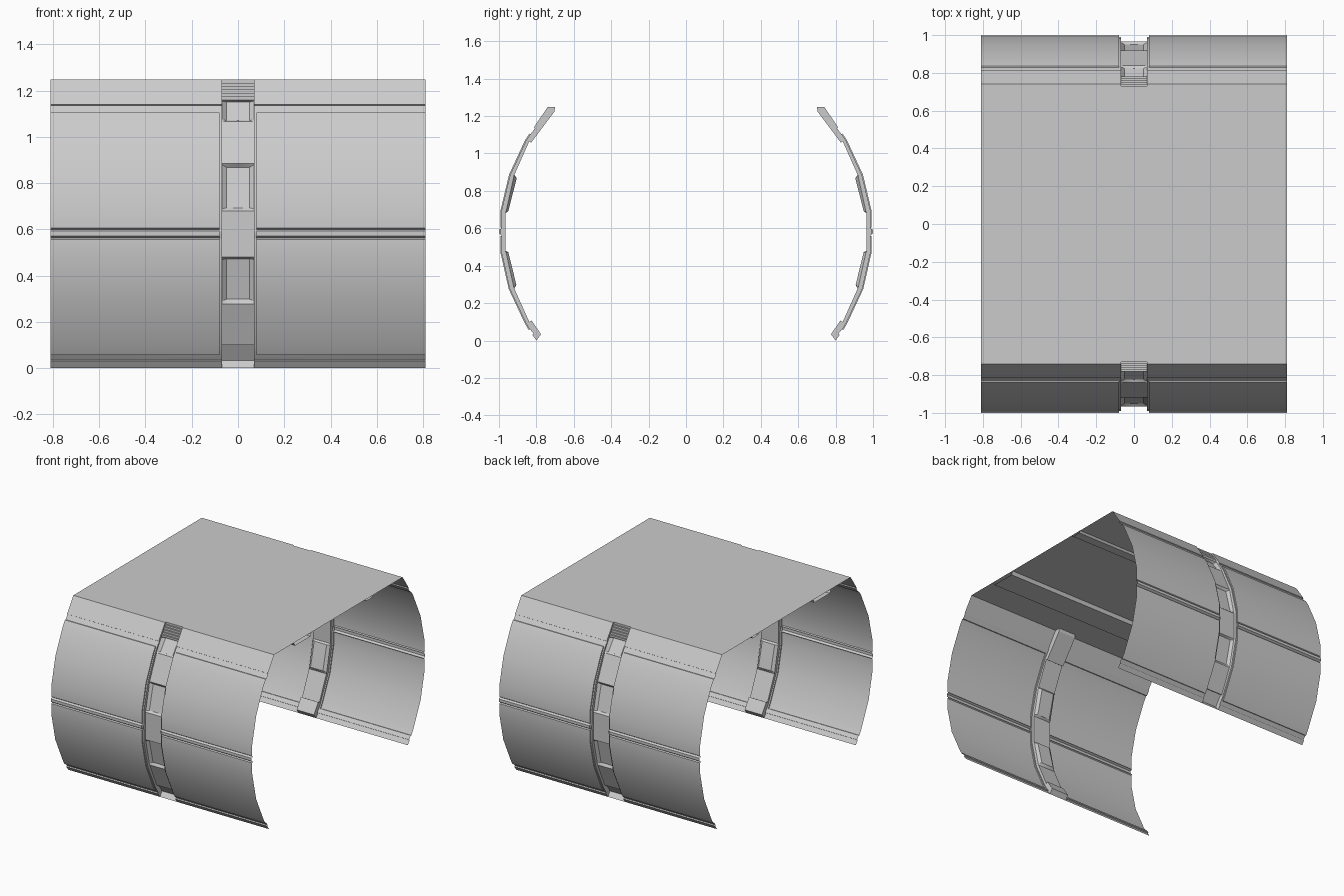
import bpy, bmesh

if "Cube" in bpy.data.objects:
    bpy.data.objects.remove(bpy.data.objects["Cube"])

HALF = 0.81      # half length along x
SLOT = 0.07      # half width of the rib slot
TOP = 1.248


def finish(name, verts, faces, mirror=(True, True)):
    mesh = bpy.data.meshes.new(name)
    bm = bmesh.new()
    vs = [bm.verts.new(v) for v in verts]
    for f in faces:
        bm.faces.new([vs[i] for i in f])
    bmesh.ops.remove_doubles(bm, verts=bm.verts, dist=0.0004)
    bmesh.ops.dissolve_degenerate(bm, edges=bm.edges, dist=0.0002)
    bm.to_mesh(mesh)
    bm.free()
    ob = bpy.data.objects.new(name, mesh)
    bpy.context.collection.objects.link(ob)
    if any(mirror):
        m = ob.modifiers.new("mirror", 'MIRROR')
        m.use_axis = (mirror[0], mirror[1], False)
        m.merge_threshold = 0.0005
    bpy.ops.object.select_all(action='DESELECT')
    ob.select_set(True)
    bpy.context.view_layer.objects.active = ob
    bpy.ops.object.shade_smooth_by_angle(angle=0.5)
    return ob


def loft(name, columns, mirror=(True, True)):
    """Sheet through (x, yz profile) columns; outward is +y."""
    n = len(columns[0][1])
    verts = [(x, y, z) for x, prof in columns for y, z in prof]
    faces = []
    for c in range(len(columns) - 1):
        for r in range(n - 1):
            a = c * n + r
            faces.append((a, a + 1, a + n + 1, a + n))
    return finish(name, verts, faces, mirror)


# Wall profiles: recessed border level and raised panel level
head = [(.74, TOP), (.813, 1.14), (.807, 1.136), (.829, 1.105)]
foot = [(.833, .059), (.814, .035), (.821, .03), (.80, 0)]
border = head + [(.829, 1.105), (.852, 1.07), (.938, .885), (.985, .69),
                 (.985, .606), (.985, .60), (.99, .592), (.99, .572), (.985, .562),
                 (.985, .556), (.985, .475), (.940, .276), (.852, .09),
                 (.833, .059)] + foot
panel = head + [(.837, 1.106), (.861, 1.07), (.946, .887), (.993, .69),
                (.993, .606), (.985, .60), (1.0, .592), (1.0, .572), (.985, .562),
                (.993, .556), (.993, .475), (.948, .276), (.861, .09),
                (.841, .057)] + foot
loft("curved_wall", [(SLOT, border), (.08, border), (.08, panel), (HALF, panel)])

# Rib floor: small stairs at the top, then tapered pockets
steps = [(.70, TOP)]
N = 6
for k in range(N):
    z0 = TOP - .088 * k / N
    z1 = TOP - .088 * (k + 1) / N
    y = .86 - (z1 - 1.07) / 1.5 - .02
    steps += [(y, z0), (y, z1)]
low_rim = [(.918, .885), (.920, .88), (.962, .69), (.965, .68),
           (.965, .48), (.962, .47), (.922, .29), (.918, .278),
           (.838, .10), (.825, .107), (.775, .033), (.80, 0)]
low_deep = [(.918, .885), (.905, .868), (.95, .692), (.965, .68),
            (.965, .48), (.95, .472), (.907, .298), (.918, .278),
            (.838, .10), (.825, .107), (.775, .033), (.80, 0)]
rim = steps + [(.785, 1.155), (.835, 1.075), (.838, 1.065)] + low_rim
deep = steps + [(.762, 1.15), (.822, 1.07), (.838, 1.065)] + low_deep
loft("rib_floor", [(0, deep), (.05, deep), (SLOT, rim)])

# Inner casing behind the stairs, and the slot side walls
casing = [(.70, TOP), (.703, 1.225), (.828, 1.058), (.838, 1.065)]
loft("stair_casing", [(SLOT, casing), (0, casing)])
outline = []
for p in border + (casing + low_rim[:-1])[::-1]:
    if not outline or p != outline[-1]:
        outline.append(p)
finish("slot_side", [(SLOT, y, z) for y, z in outline], [range(len(outline))])

# Flat roof with notches over the ribs
roof = [(0, 0), (HALF, 0), (HALF, .74), (SLOT, .74), (SLOT, .70), (0, .70)]
finish("roof", [(x, y, TOP) for x, y in roof], [range(len(roof))])

# Channels running under the roof
for name, prof in (
        ("wide_channel", [(-.515, TOP), (-.51, 1.24), (-.50, 1.222),
                          (-.32, 1.222), (-.315, 1.24), (-.31, TOP)]),
        ("narrow_channel", [(.31, TOP), (.325, 1.234), (.39, 1.234), (.40, TOP)])):
    loft(name, [(HALF, prof), (-HALF, prof)], (False, False))
